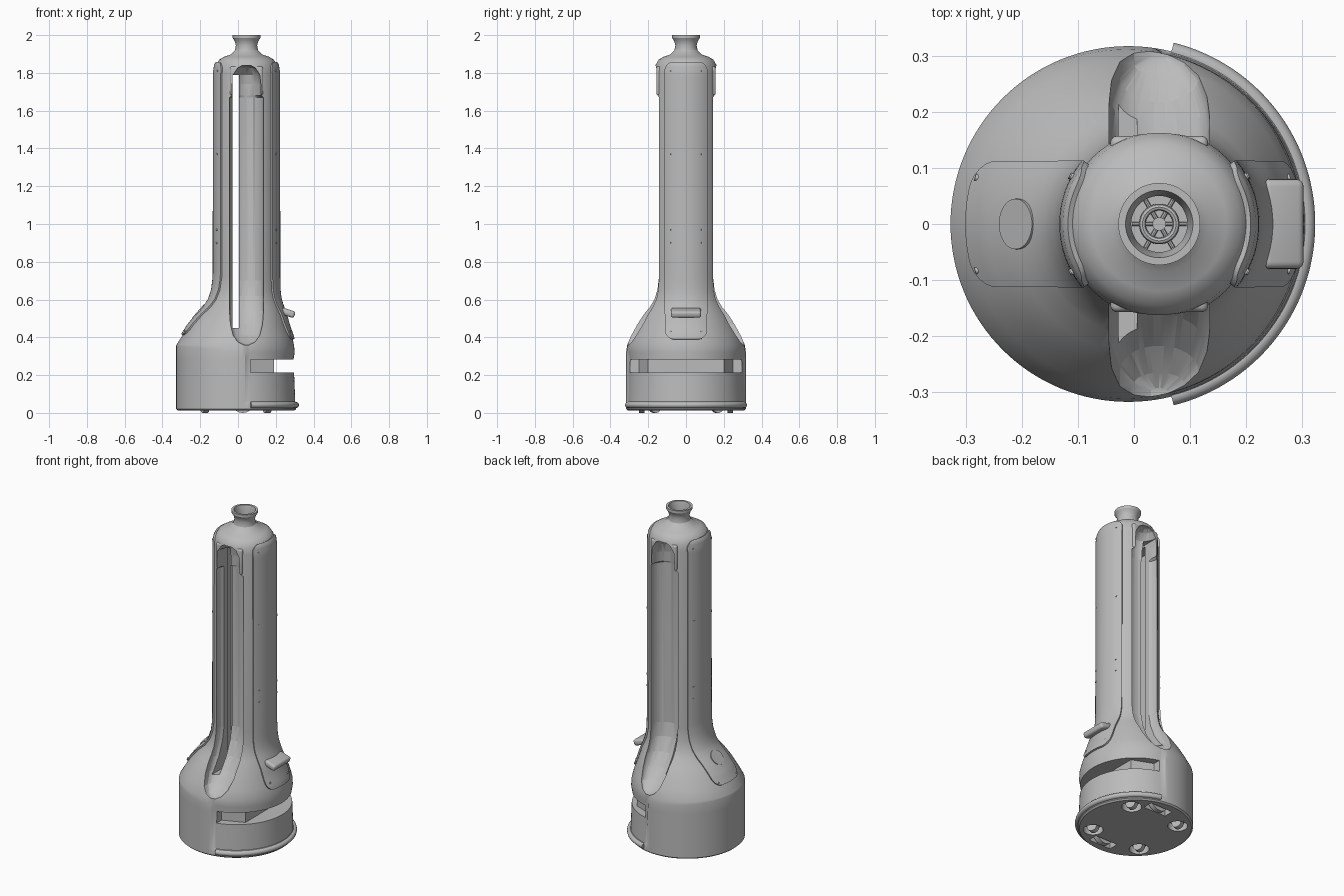
import bpy, bmesh, math
from mathutils import Vector

cube = bpy.data.objects.get("Cube")
if cube:
    bpy.data.objects.remove(cube, do_unlink=True)

grey = bpy.data.materials.new("satin_grey")
grey.use_nodes = True
grey.diffuse_color = (0.5, 0.5, 0.5, 1)
grey.node_tree.nodes["Principled BSDF"].inputs["Base Color"].default_value = (0.5, 0.5, 0.5, 1)

COL_X = 0.045   # column axis
BASE_X = -0.01  # base axis
SEG = 128


def add_object(name, bm):
    bmesh.ops.recalc_face_normals(bm, faces=bm.faces)
    mesh = bpy.data.meshes.new(name)
    bm.to_mesh(mesh)
    bm.free()
    mesh.materials.append(grey)
    ob = bpy.data.objects.new(name, mesh)
    bpy.context.scene.collection.objects.link(ob)
    return ob


def smooth(ob, angle=35):
    bpy.ops.object.select_all(action='DESELECT')
    ob.select_set(True)
    bpy.context.view_layer.objects.active = ob
    bpy.ops.object.shade_smooth_by_angle(angle=math.radians(angle))


def apply(ob, kind, **settings):
    mod = ob.modifiers.new(kind, kind)
    for key, value in settings.items():
        setattr(mod, key, value)
    bpy.context.view_layer.objects.active = ob
    bpy.ops.object.modifier_apply(modifier=mod.name)


def combine(ob, other, operation):
    apply(ob, 'BOOLEAN', object=other, operation=operation, solver='EXACT')
    bpy.data.objects.remove(other, do_unlink=True)


def loft(name, rings):
    """Closed solid through rings of equal length."""
    bm = bmesh.new()
    rows = [[bm.verts.new(p) for p in ring] for ring in rings]
    n = len(rows[0])
    for a, b in zip(rows, rows[1:]):
        for i in range(n):
            j = (i + 1) % n
            bm.faces.new((a[i], a[j], b[j], b[i]))
    bm.faces.new(rows[0])
    bm.faces.new(rows[-1])
    return add_object(name, bm)


def box(name, lo, hi, bevel=0):
    bm = bmesh.new()
    bmesh.ops.create_cube(bm, size=1)
    lo, hi = Vector(lo), Vector(hi)
    centre = (lo + hi) / 2
    for v in bm.verts:
        v.co = v.co * (hi - lo)
    ob = add_object(name, bm)
    ob.location = centre
    if bevel:
        apply(ob, 'BEVEL', width=bevel, segments=4)
        smooth(ob)
    return ob


def cylinder(name, loc, radius, depth, axis=(0, 0, 1), seg=32, scale_x=1):
    bm = bmesh.new()
    bmesh.ops.create_cone(bm, cap_ends=True, segments=seg, radius1=radius, radius2=radius, depth=depth)
    bmesh.ops.scale(bm, vec=(scale_x, 1, 1), verts=bm.verts)
    ob = add_object(name, bm)
    ob.location = loc
    ob.rotation_euler = Vector(axis).to_track_quat('Z', 'X').to_euler()
    smooth(ob)
    return ob


def torus(name, loc, major, minor):
    bpy.ops.mesh.primitive_torus_add(location=loc, major_radius=major, minor_radius=minor,
                                     major_segments=40, minor_segments=8)
    ob = bpy.context.object
    ob.name = name
    ob.data.materials.append(grey)
    smooth(ob)


# Outer skin: height, axis x, radius
SKIN = [(0.34, -0.012, 0.316), (0.36, -0.0145, 0.311), (0.41, -0.005, 0.29), (0.465, 0.0025, 0.2625),
        (0.52, 0.0175, 0.2325), (0.56, 0.03, 0.205), (0.6, 0.036, 0.186), (0.65, 0.041, 0.174),
        (0.72, COL_X, 0.169), (1.8, COL_X, 0.168), (1.84, COL_X, 0.162), (1.87, COL_X, 0.145)]


def skin_at(z):
    for (z0, c0, r0), (z1, c1, r1) in zip(SKIN, SKIN[1:]):
        if z <= z1:
            t = (z - z0) / (z1 - z0)
            return c0 + t * (c1 - c0), r0 + t * (r1 - r0)
    return SKIN[-1][1:]


def circle(cx, r, z, front_inset=0.0, tilt=0.0):
    ring = []
    for i in range(SEG):
        a = math.tau * i / SEG
        x = cx + r * math.cos(a)
        k = r - front_inset if x > 0.05 else r
        ring.append((cx + k * math.cos(a), k * math.sin(a), z + tilt * max(0, -x)))
    return ring


# Main body: drum base, flared shoulder, column and hollow neck
rings = [circle(BASE_X, 0.308, 0.012), circle(BASE_X, 0.317, 0.02), circle(BASE_X, 0.317, 0.055),
         circle(BASE_X, 0.317, 0.06, 0.004), circle(BASE_X, 0.317, 0.285, 0.013),
         circle(BASE_X, 0.317, 0.32, 0.007, 0.11)]
rings += [circle(c, r, z) for z, c, r in SKIN[1:]]
NECK = [(1.885, 0.12), (1.897, 0.085), (1.92, 0.062), (1.945, 0.056), (1.97, 0.063), (1.985, 0.073),
        (2.0, 0.073), (2.0, 0.06), (1.96, 0.05), (1.89, 0.05)]
rings += [circle(COL_X, r, z) for z, r in NECK]
body = loft("body", rings)

# Raised ears around the upper end of the channels
combine(body, box("channel_ears", (COL_X - 0.087, -0.157, 1.68), (COL_X + 0.087, 0.157, 1.835), 0.012), 'UNION')

# Concave channels, front and back: edge y, height, half width, depth
CHANNEL = [(0.155, 1.838, 0.025, 0.02), (0.155, 1.825, 0.048, 0.05), (0.153, 1.79, 0.07, 0.08),
           (0.153, 1.74, 0.076, 0.09), (0.15, 1.68, 0.076, 0.09), (0.143, 1.67, 0.09, 0.085),
           (0.143, 0.7, 0.09, 0.085), (0.155, 0.62, 0.09, 0.08), (0.185, 0.54, 0.09, 0.075),
           (0.225, 0.47, 0.085, 0.065), (0.262, 0.41, 0.07, 0.045), (0.285, 0.375, 0.045, 0.02),
           (0.3, 0.36, 0.015, 0.008)]
for side in (-1, 1):
    rings = []
    for y, z, w, d in CHANNEL:
        arc = [math.pi * i / 24 for i in range(25)]
        ring = [(COL_X + w * math.cos(a), side * (y - d * math.sin(a)), z) for a in arc]
        rings.append(ring + [(COL_X - w, side * (y + 0.2), z), (COL_X + w, side * (y + 0.2), z)])
    combine(body, loft("channel_cutter", rings), 'DIFFERENCE')

# Narrow opening through the column, and the cavity behind it
combine(body, box("opening_cutter", (-0.028, -0.4, 0.45), (0.005, 0.4, 1.79)), 'DIFFERENCE')
combine(body, box("cavity_cutter", (-0.09, -0.06, 0.46), (0.004, 0.06, 1.78)), 'DIFFERENCE')

# Sensor slot across the drum
half = [(0.065, 0.25), (0.19, 0.2)]
outline = half + [(x, -y) for x, y in reversed(half)] + [(0.065, -0.5), (0.5, -0.5), (0.5, 0.5), (0.065, 0.5)]
combine(body, loft("slot_cutter", [[(x, y, z) for x, y in outline] for z in (0.213, 0.283)]), 'DIFFERENCE')

# Wheel wells in the underside
for x, y in [(0.155, 0.165), (0.155, -0.165), (-0.175, 0.165), (-0.175, -0.165)]:
    combine(body, cylinder("well_cutter", (x, y, 0.02), 0.055, 0.08), 'DIFFERENCE')
    cylinder("caster_wheel", (x, y, 0.03), 0.03, 0.03, (1, 0.4, 0))
    cylinder("caster_mount", (x, y, 0.05), 0.04, 0.02)
for side in (-1, 1):
    combine(body, box("drive_well_cutter", (-0.05, side * 0.235 - 0.03, -0.02),
                      (0.1, side * 0.235 + 0.03, 0.09)), 'DIFFERENCE')
    cylinder("drive_wheel", (0.025, side * 0.235, 0.06), 0.06, 0.03, (0, 1, 0))
smooth(body, 30)


# Side cover panels with rounded ends
def side_panel(name, side, z0, z1):
    bm = bmesh.new()
    corner, n, cols, rows = 0.045, 60, 16, []
    for i in range(n + 1):
        t = i / n
        z = z0 + (z1 - z0) * (0.5 - 0.5 * math.cos(math.pi * t))
        gap = max(0, corner - min(z - z0, z1 - z))
        w = 0.11 - corner + math.sqrt(corner ** 2 - gap ** 2)
        cx, r = skin_at(z)
        r += 0.004
        ys = [w * (2 * j / cols - 1) for j in range(cols + 1)]
        rows.append([bm.verts.new((cx + side * math.sqrt(r * r - y * y), y, z)) for y in ys])
    for a, b in zip(rows, rows[1:]):
        for j in range(cols):
            quad = (a[j], a[j + 1], b[j + 1], b[j])
            bm.faces.new(quad if side > 0 else quad[::-1])
    ob = add_object(name, bm)
    apply(ob, 'SOLIDIFY', thickness=0.012, offset=0)
    smooth(ob)


side_panel("lever_side_panel", 1, 0.39, 1.855)
side_panel("button_side_panel", -1, 0.415, 1.855)

# Screws on the panels and shoulder
for side in (-1, 1):
    for y in (-0.08, 0.08):
        for z in (0.43, 0.9, 0.97, 1.37, 1.81):
            cx, r = skin_at(z)
            x = side * math.sqrt(r * r - y * y)
            cylinder("panel_screw", (cx + x, y, z), 0.006, 0.026, (x, y, 0), 12)

# Release lever and round button
lever = box("lever", (0.225, -0.08, 0.512), (0.302, 0.08, 0.548), 0.013)
lever.rotation_euler.y = math.radians(18)
cylinder("button", (-0.2, 0, 0.53), 0.045, 0.03, (-0.75, 0, 0.65), 40)
torus("button_ring", (-0.2, 0, 0.53), 0.045, 0.004)
bpy.context.object.rotation_euler = Vector((-0.75, 0, 0.65)).to_track_quat('Z', 'X').to_euler()

# Curved bumper around the foot
bumper = bpy.data.curves.new("bumper", 'CURVE')
bumper.dimensions = '3D'
bumper.bevel_depth = 0.016
bumper.use_fill_caps = True
line = bumper.splines.new('POLY')
line.points.add(60)
for i, p in enumerate(line.points):
    a = math.radians(-76 + 152 * i / 60)
    p.co = (BASE_X + 0.317 * math.cos(a), 0.317 * math.sin(a), 0.042, 1)
bumper.materials.append(grey)
bumper_ob = bpy.data.objects.new("bumper", bumper)
bpy.context.scene.collection.objects.link(bumper_ob)

# Fittings inside the neck
torus("neck_seal", (COL_X, 0, 1.9), 0.03, 0.006)
cylinder("neck_connector", (COL_X, 0, 1.9), 0.012, 0.03)
for k in range(3):
    a = math.radians(60 * k)
    cylinder("neck_spoke", (COL_X, 0, 1.897), 0.004, 0.098, (math.cos(a), math.sin(a), 0), 8)
